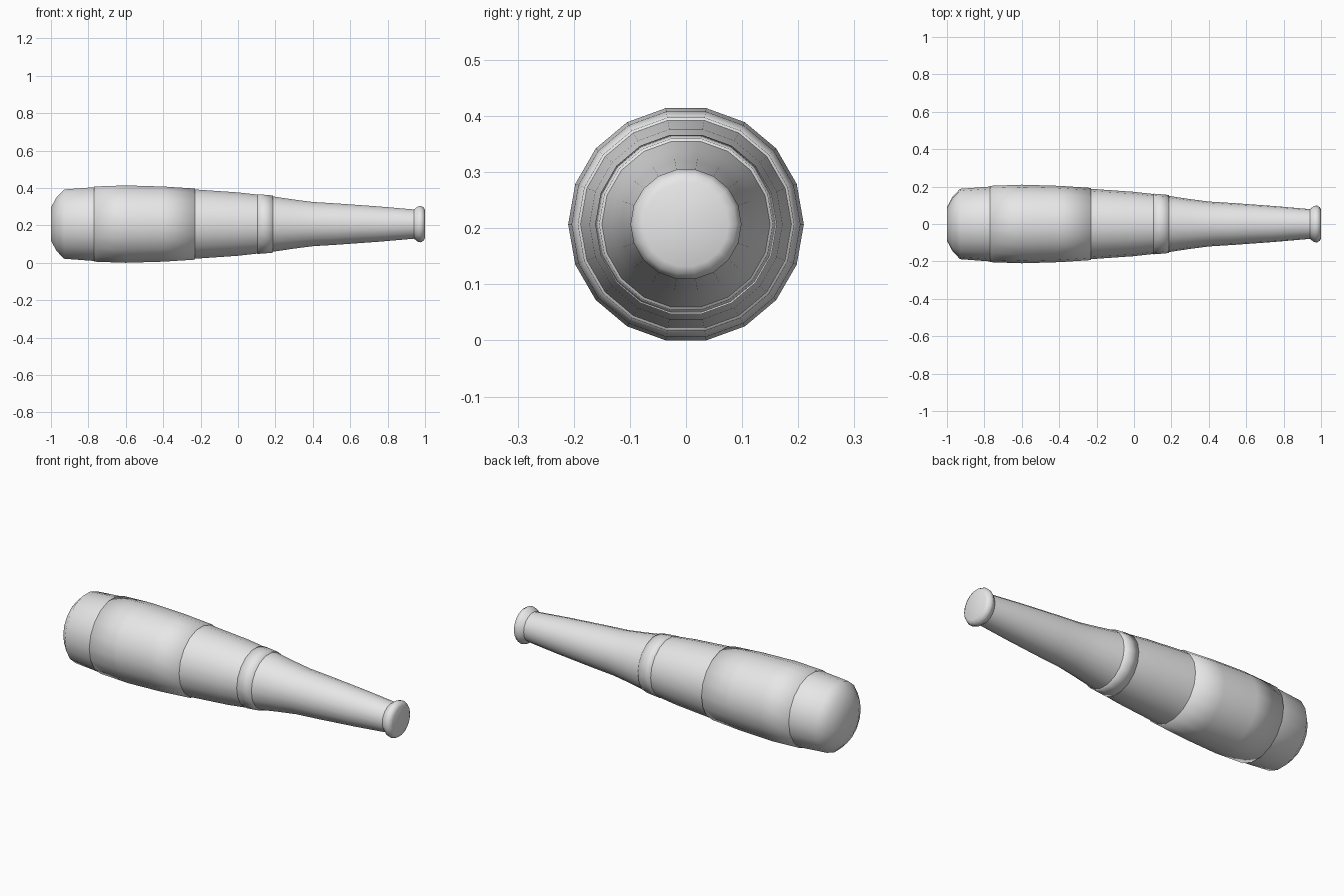
import bpy, bmesh, math

if "Cube" in bpy.data.objects:
    bpy.data.objects.remove(bpy.data.objects["Cube"], do_unlink=True)

SIDES = 18
AXIS_Z = 0.207

grey = bpy.data.materials.new("light_grey")
grey.use_nodes = True
grey.diffuse_color = (0.8, 0.8, 0.8, 1)
grey.node_tree.nodes["Principled BSDF"].inputs["Base Color"].default_value = (0.8, 0.8, 0.8, 1)


def lathe(name, profile, cap_start=False, cap_end=False, crease=60):
    """Turn (x, radius) points around the long axis; optionally close the ends."""
    bm = bmesh.new()
    rings = []
    for x, r in profile:
        angles = [2 * math.pi * i / SIDES for i in range(SIDES)]
        rings.append([bm.verts.new((x, r * math.cos(a), r * math.sin(a))) for a in angles])
    for a, b in zip(rings, rings[1:]):
        for i in range(SIDES):
            j = (i + 1) % SIDES
            bm.faces.new((a[i], a[j], b[j], b[i]))
    if cap_start:
        bm.faces.new(rings[0])
    if cap_end:
        bm.faces.new(rings[-1])
    bmesh.ops.recalc_face_normals(bm, faces=bm.faces)
    # Open shells must face away from the axis
    side = next(f for f in bm.faces if len(f.verts) == 4 and abs(f.normal.x) < 0.7)
    c = side.calc_center_median()
    if side.normal.y * c.y + side.normal.z * c.z < 0:
        bmesh.ops.reverse_faces(bm, faces=bm.faces)
    mesh = bpy.data.meshes.new(name)
    bm.to_mesh(mesh)
    bm.free()
    mesh.materials.append(grey)
    obj = bpy.data.objects.new(name, mesh)
    obj.location.z = AXIS_Z
    bpy.context.collection.objects.link(obj)
    bpy.ops.object.select_all(action='DESELECT')
    obj.select_set(True)
    bpy.context.view_layer.objects.active = obj
    bpy.ops.object.shade_smooth_by_angle(angle=math.radians(crease))
    return obj


# Rounded end of the barrel
lathe("barrel_end", [(-1, 0.09), (-0.97, 0.146), (-0.93, 0.188), (-0.77, 0.2)], cap_start=True)

# Thick sleeve with small lips, shaded softly into its sides
lathe("barrel_sleeve", [(-0.77, 0.192), (-0.77, 0.204), (-0.6, 0.21), (-0.4, 0.204),
                        (-0.23, 0.193), (-0.23, 0.182)], crease=120)

# Tapering middle
lathe("barrel_taper", [(-0.23, 0.188), (0, 0.172), (0.105, 0.16)])

# Raised ring between barrel and handle
lathe("ring", [(0.105, 0.15), (0.105, 0.162), (0.145, 0.159), (0.187, 0.155), (0.187, 0.142)], crease=120)

# Handle: flared shoulder, then a straighter grip
lathe("handle_shoulder", [(0.187, 0.15), (0.3, 0.133), (0.4, 0.12), (0.53, 0.112)])
lathe("grip", [(0.53, 0.112), (0.75, 0.096), (0.945, 0.079)])

# Flared knob with a softly shaded end
lathe("knob", [(0.94, 0.079), (0.962, 0.096), (0.978, 0.099), (0.993, 0.09), (1, 0.076)], cap_end=True, crease=100)
